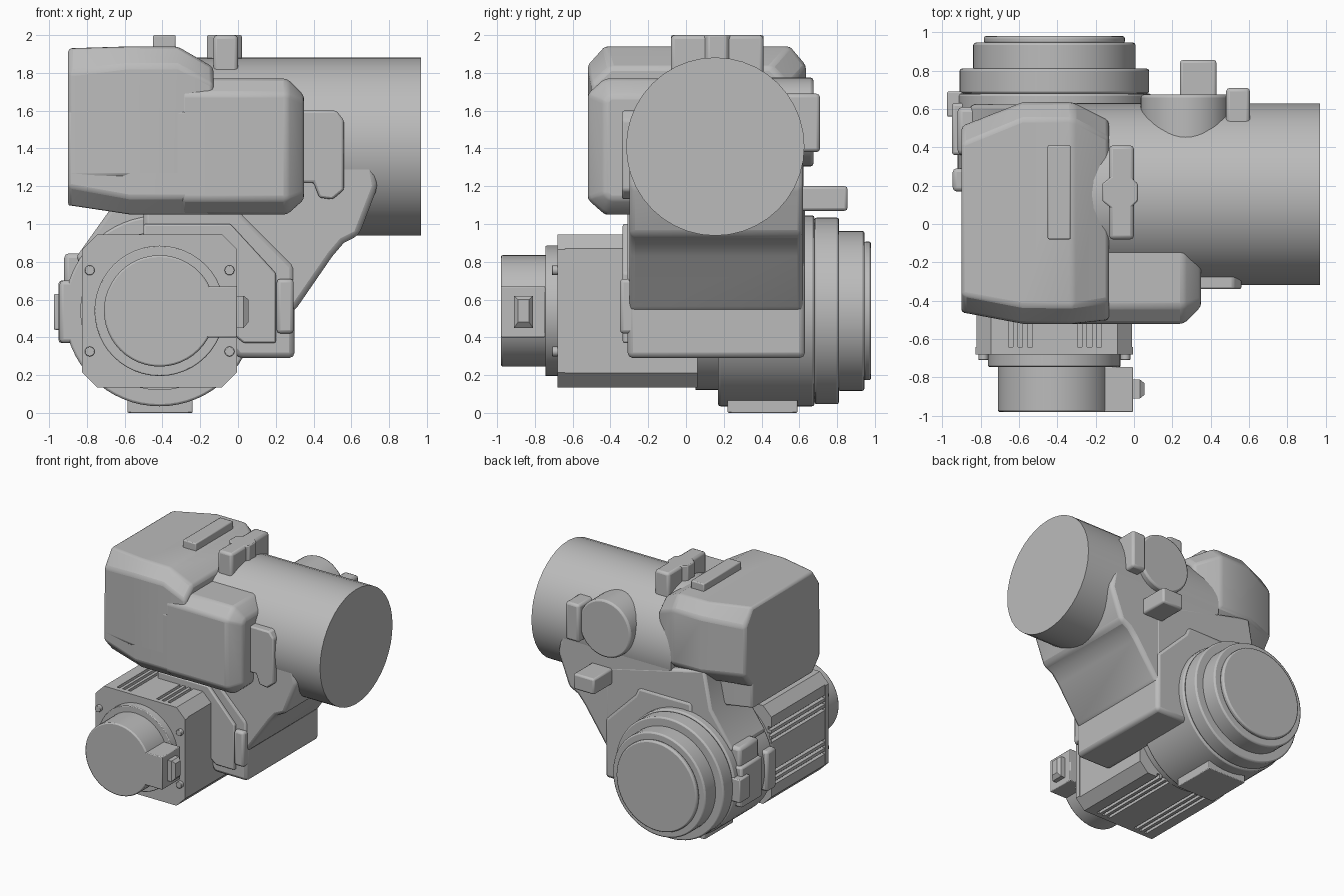
import bpy, bmesh, math
from mathutils import Matrix, Vector

if "Cube" in bpy.data.objects:
    bpy.data.objects.remove(bpy.data.objects["Cube"])

GREY = (0.5, 0.5, 0.5, 1)
metal = bpy.data.materials.new("machine grey")
metal.use_nodes = True
metal.diffuse_color = GREY
metal.node_tree.nodes["Principled BSDF"].inputs["Base Color"].default_value = GREY


def finish(name, bm, bevel=0.0, segments=2):
    bmesh.ops.recalc_face_normals(bm, faces=bm.faces)
    mesh = bpy.data.meshes.new(name)
    bm.to_mesh(mesh)
    bm.free()
    mesh.materials.append(metal)
    ob = bpy.data.objects.new(name, mesh)
    bpy.context.collection.objects.link(ob)
    if bevel:
        mod = ob.modifiers.new("soft edges", "BEVEL")
        mod.width, mod.segments = bevel, segments
        mod.limit_method, mod.angle_limit = "ANGLE", math.radians(25)
    bpy.ops.object.select_all(action="DESELECT")
    ob.select_set(True)
    bpy.context.view_layer.objects.active = ob
    bpy.ops.object.shade_smooth_by_angle(angle=math.radians(32))
    return ob


def box(name, x, y, z, bevel=0.0):
    bm = bmesh.new()
    bmesh.ops.create_cube(bm, size=1)
    for v in bm.verts:
        v.co = [lo + (c + 0.5) * (hi - lo) for c, (lo, hi) in zip(v.co, (x, y, z))]
    return finish(name, bm, bevel)


def cylinder(name, axis, centre, radius, span, bevel=0.0, sides=48):
    """Cylinder along x or y; centre holds the two other coordinates."""
    bm = bmesh.new()
    bmesh.ops.create_cone(bm, cap_ends=True, segments=sides, radius1=radius,
                          radius2=radius, depth=span[1] - span[0])
    mid = (span[0] + span[1]) / 2
    turn, place = ((Matrix.Rotation(math.pi / 2, 4, "Y"), (mid, *centre)) if axis == "x"
                   else (Matrix.Rotation(math.pi / 2, 4, "X"), (centre[0], mid, centre[1])))
    bm.transform(Matrix.Translation(Vector(place)) @ turn)
    return finish(name, bm, bevel)


def prism(name, outline, y, bevel=0.0):
    """Outline in x and z, extruded along y."""
    bm = bmesh.new()
    face = bm.faces.new([bm.verts.new((px, y[0], pz)) for px, pz in outline])
    moved = bmesh.ops.extrude_face_region(bm, geom=[face])["geom"]
    bmesh.ops.translate(bm, vec=(0, y[1] - y[0], 0),
                        verts=[g for g in moved if isinstance(g, bmesh.types.BMVert)])
    return finish(name, bm, bevel)


def hull(name, sections, bevel=0.0):
    """Convex skin over (x, [(y, z), ...]) sections."""
    bm = bmesh.new()
    for x, ring in sections:
        for y, z in ring:
            bm.verts.new((x, y, z))
    bmesh.ops.convex_hull(bm, input=bm.verts)
    bmesh.ops.dissolve_limit(bm, angle_limit=0.03, verts=bm.verts, edges=bm.edges)
    return finish(name, bm, bevel)


def octagon(y0, y1, z0, z1, cy, cz):
    return [(y, z) for a, b, s in ((y0, y1, 1), (y1, y0, -1))
            for y, z in ((a, z0 + cz), (a, z1 - cz), (a + s * cy, z0), (a + s * cy, z1))]


# Main horizontal tube
cylinder("main_tube", "x", (0.155, 1.41), 0.472, (-0.3, 0.97), sides=40)

# Sloping web between tube and drive
hull_web = [(-0.4, 0.35), (0.1, 0.29), (0.3, 0.54), (0.5, 0.83), (0.56, 0.9),
            (0.64, 0.94), (0.74, 1.2), (0.7, 1.41), (-0.6, 1.41), (-0.66, 1.1), (-0.86, 0.82)]
prism("sloping_web", [(0, 0.4), *hull_web[2:8], (-0.3, 1.41), (-0.3, 1.0)], (-0.3, 0.62), 0.03)
prism("rear_web", [hull_web[0], hull_web[1], (0.3, 0.54), (0.3, 1.2), *hull_web[8:]],
      (0.18, 0.622), 0.02)

# Front mounting body beside the motor
prism("mounting_body", [(-0.5, 1.12), (-0.5, 0.9), (0.0, 0.29), (0.3, 0.29), (0.3, 0.78),
                        (0.03, 1.05), (0.0, 1.12)], (-0.31, 0.63), 0.03)
prism("mounting_plate", [(-0.5, 1.0), (-0.5, 0.8), (0.03, 0.37), (0.2, 0.37), (0.2, 0.74),
                         (-0.04, 1.0)], (-0.335, -0.2), 0.01)
box("mounting_tab", (0.205, 0.295), (-0.35, -0.2), (0.42, 0.71), 0.02)

# Upper housing: tall shell, lower shell, front nose
upper = [(-0.52, 1.25), (-0.52, 1.84), (-0.43, 1.94), (0.55, 1.94), (0.635, 1.84),
         (0.635, 1.4), (0.5, 1.28)]
upper_end = [(-0.46, 1.25), (-0.46, 1.8), (-0.37, 1.93), (0.42, 1.93), (0.51, 1.8),
             (0.51, 1.4), (0.42, 1.28)]
upper_in = [(-0.5, 1.25), (-0.5, 1.74), (-0.4, 1.83), (0.45, 1.83), (0.54, 1.74),
            (0.54, 1.4), (0.45, 1.28)]
hull("housing_upper", [(-0.9, upper_end), (-0.58, upper), (-0.32, upper), (-0.13, upper_in)], 0.02)
lower = [(-0.52, 1.14), (-0.52, 1.6), (0.45, 1.6), (0.45, 1.06), (-0.43, 1.05)]
lower_end = [(-0.46, 1.2), (-0.46, 1.6), (0.42, 1.6), (0.42, 1.1), (-0.37, 1.1)]
hull("housing_lower", [(-0.9, lower_end), (-0.57, lower), (-0.15, lower)], 0.015)
hull("housing_nose", [(-0.3, octagon(-0.52, 0.1, 1.05, 1.77, 0.09, 0.08)),
                      (0.26, octagon(-0.52, 0.1, 1.05, 1.77, 0.09, 0.08)),
                      (0.35, octagon(-0.43, 0.0, 1.13, 1.68, 0.03, 0.03))], 0.02)
prism("side_panel", [(0.3, 1.6), (0.3, 1.22), (0.4, 1.22), (0.43, 1.14), (0.5, 1.13),
                     (0.56, 1.18), (0.56, 1.55), (0.52, 1.6)], (-0.34, -0.1), 0.012)

# Top bar and clamp
box("top_bar", (-0.45, -0.33), (-0.08, 0.41), (1.9, 2.0), 0.008)
box("top_clamp", (-0.13, 0.0), (-0.08, 0.41), (1.7, 2.0), 0.02)
hull("clamp_waist", [(-0.165, [(0.12, 1.7), (0.21, 1.7), (0.12, 2.0), (0.21, 2.0)]),
                     (-0.065, [(0.04, 1.7), (0.29, 1.7), (0.04, 2.0), (0.29, 2.0)]),
                     (0.02, [(0.12, 1.7), (0.21, 1.7), (0.12, 2.0), (0.21, 2.0)])], 0.008)

# Rear cover on the tube
cylinder("rear_cover", "y", (0.27, 1.54), 0.235, (0.4, 0.675), 0.015)
box("rear_cover_tab", (0.48, 0.605), (0.4, 0.71), (1.38, 1.69), 0.02)
box("rear_connector", (0.24, 0.43), (0.5, 0.855), (1.07, 1.2), 0.015)

# Gearbox flanges, stepped towards the back
DRIVE = (-0.415, 0.54)
for name, r, span in (("gearbox", 0.505, (0.17, 0.68)), ("gear_flange", 0.494, (0.68, 0.81)),
                      ("gear_step", 0.423, (0.8, 0.945)), ("gear_cap", 0.367, (0.94, 0.98))):
    cylinder(name, "y", DRIVE, r, span, 0.012, 64)
box("bottom_pad", (-0.585, -0.24), (0.22, 0.59), (0.0, 0.12), 0.006)
box("side_bracket", (-0.95, -0.75), (0.36, 0.63), (0.37, 0.7), 0.015)
box("side_bracket_top", (-0.92, -0.7), (0.36, 0.61), (0.6, 0.845), 0.025)
box("side_plug", (-0.975, -0.8), (0.56, 0.69), (0.44, 0.63), 0.008)
box("side_pad", (-0.945, -0.75), (0.17, 0.29), (0.37, 0.7), 0.02)

# Motor body with cooling grooves on three sides
outline = []
for side in range(4):
    turn = Matrix.Rotation(side * math.pi / 2, 2)
    row = [(-0.33, 0.405)]
    if side != 3:
        for a in (-0.24, -0.19, -0.14, 0.12, 0.17, 0.22):
            row += [(a, 0.405), (a, 0.375), (a + 0.025, 0.375), (a + 0.025, 0.405)]
    row.append((0.33, 0.405))
    outline += [Vector(DRIVE) + turn @ Vector(p) for p in reversed(row)]
prism("motor_body", outline, (-0.66, 0.06))
chamfered = [Vector(DRIVE) + Vector(p) for p in octagon(-0.41, 0.41, -0.405, 0.405, 0.08, 0.08)]
chamfered.sort(key=lambda p: math.atan2(p.y - DRIVE[1], p.x - DRIVE[0]))
prism("motor_end_plate", chamfered, (-0.68, -0.64))
cylinder("motor_adaptor", "y", DRIVE, 0.42, (0.05, 0.2))

# Motor cap, cable plug and corner screws
cylinder("motor_ring", "y", DRIVE, 0.345, (-0.745, -0.66), 0.006)
cylinder("motor_cap", "y", DRIVE, 0.295, (-0.98, -0.7), 0.01)
box("cable_block", (-0.18, -0.005), (-0.98, -0.745), (0.4, 0.67), 0.006)
hull("cable_plug", [(-0.02, [(-0.91, 0.45), (-0.91, 0.62), (-0.81, 0.45), (-0.81, 0.62)]),
                    (0.03, [(-0.91, 0.45), (-0.91, 0.62), (-0.81, 0.45), (-0.81, 0.62)]),
                    (0.055, [(-0.89, 0.48), (-0.89, 0.6), (-0.83, 0.48), (-0.83, 0.6)])])
for sx in (-1, 1):
    for sz in (-1, 1):
        cylinder("motor_screw", "y", (DRIVE[0] + sx * 0.37, DRIVE[1] + sz * 0.215),
                 0.026, (-0.71, -0.66), 0.004, 16)
